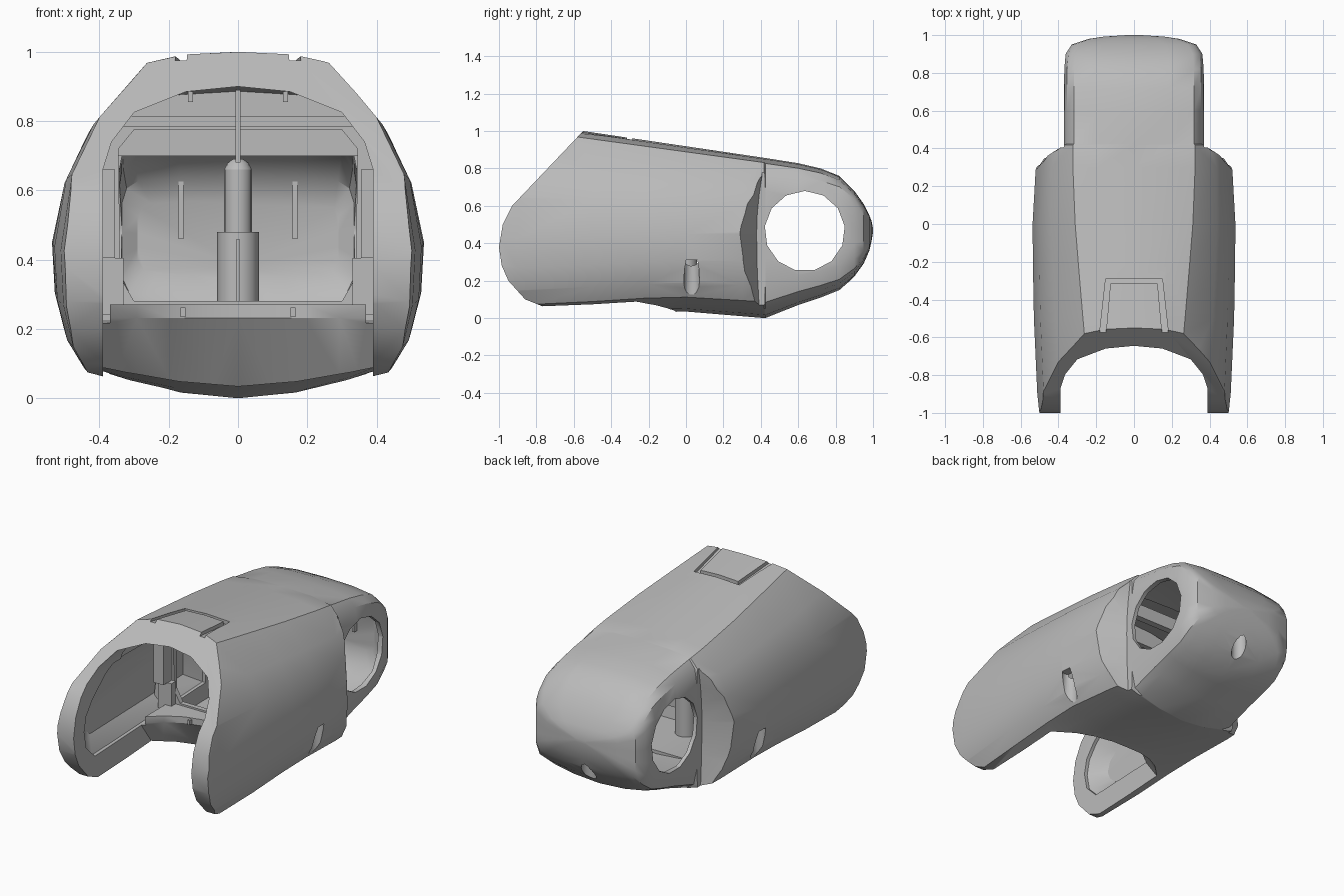
import bpy, bmesh, math
from mathutils import Vector

cube = bpy.data.objects.get("Cube")
if cube:
    bpy.data.objects.remove(cube, do_unlink=True)

grey = bpy.data.materials.new("plain_grey")
grey.use_nodes = True
grey.diffuse_color = (0.5, 0.5, 0.5, 1)
grey.node_tree.nodes["Principled BSDF"].inputs["Base Color"].default_value = (0.5, 0.5, 0.5, 1)


def finish(name, bm):
    bmesh.ops.recalc_face_normals(bm, faces=bm.faces)
    mesh = bpy.data.meshes.new(name)
    bm.to_mesh(mesh)
    bm.free()
    mesh.materials.append(grey)
    obj = bpy.data.objects.new(name, mesh)
    bpy.context.collection.objects.link(obj)
    return obj


def loft(name, rings, loop=False):
    """Skin equal-length rings; cap the ends, or join last to first."""
    bm = bmesh.new()
    rows = [[bm.verts.new(p) for p in ring] for ring in rings]
    n = len(rows[0])
    pairs = list(zip(rows, rows[1:])) + ([(rows[-1], rows[0])] if loop else [])
    for a, b in pairs:
        for i in range(n):
            j = (i + 1) % n
            bm.faces.new((a[i], a[j], b[j], b[i]))
    if not loop:
        bm.faces.new(rows[0])
        bm.faces.new(rows[-1])
    return finish(name, bm)


def box(name, lo, hi):
    (a, b, c), (d, e, f) = lo, hi
    return loft(name, [[(a, b, z), (d, b, z), (d, e, z), (a, e, z)] for z in (c, f)])


def cylinder(name, centre, radius, depth, sides, axis="Z"):
    bm = bmesh.new()
    bmesh.ops.create_cone(bm, cap_ends=True, segments=sides, radius1=radius,
                          radius2=radius, depth=depth)
    obj = finish(name, bm)
    if axis == "X":
        for v in obj.data.vertices:
            v.co = Vector((v.co.z, v.co.x, v.co.y))
    for v in obj.data.vertices:
        v.co += Vector(centre)
    return obj


def select(obj):
    bpy.ops.object.select_all(action="DESELECT")
    obj.select_set(True)
    bpy.context.view_layer.objects.active = obj


def cut(obj, cutter):
    select(obj)
    mod = obj.modifiers.new("cut", "BOOLEAN")
    mod.solver = "EXACT"
    mod.operation = "DIFFERENCE"
    mod.object = cutter
    bpy.ops.object.modifier_apply(modifier=mod.name)
    bpy.data.objects.remove(cutter, do_unlink=True)


def mirrored(half):
    return half + [(-u, v) for u, v in reversed(half[1:-1])]


def section(half, y, w, top, bottom, mid):
    return [(u * w, y, mid + v * ((top - mid) if v > 0 else (mid - bottom)))
            for u, v in mirrored(half)]


def roof(y):
    return 1.0 - 0.148 * (y + 0.55)


# Outer body: wide front sections, then narrow rounded rear sections
rings = []
for y, w, bottom in [(-1.1, .49, -.01), (-.9, .512, -.01), (-.5, .53, .01), (-.22, .535, .03),
                     (0, .537, .035), (.3, .52, .01), (.418, .505, 0)]:
    c = .58 + .14 * y
    half = [(0, 1), (c * .6, .985), (c, .94), (c * .5 + .53, .66), (.935, .39), (1, .06),
            (.985, -.3), (.93, -.6), (.84, -.8), (.62, -.88), (.32, -.96), (0, -1)]
    rings.append(section(half, y, w, roof(y), bottom, .42 + .035 * y))
rear_half = [(0, 1), (.5, .985), (.86, .925), (.96, .8), (1, .55), (1, .05), (1, -.3), (1, -.6),
             (.94, -.82), (.8, -.89), (.45, -.965), (0, -1)]
rear = [(.424, .37, .856, 0), (.6, .37, .828, .07), (.72, .37, .8, .11),
        (.82, .369, .76, .15), (.9, .362, .68, .22), (.95, .33, .61, .29), (.98, .24, .55, .36),
        (.992, .16, .52, .41), (1, .04, .48, .46)]
rings += [section(rear_half, y, w, t, b, .47) for y, w, t, b in rear]
shell = loft("shell", rings)

# Tapered side recesses around the rear pivots
curve = [(.41, 1.0), (.395, .76), (.335, .66), (.295, .56), (.28, .45), (.295, .25),
         (.33, .08), (.35, -.2)]
for s in (1, -1):
    rings = []
    for x, k in ((.3705, .25), (.6, 1.3)):
        rim = [(s * x, .41 + (y - .41) * k, z) for y, z in curve]
        rings.append(rim + [(s * x, .8, -.2), (s * x, .8, 1.0)])
    cut(shell, loft("recess_cutter", rings))

# Slanted, rounded front outline
front = [(-.36, 1.2), (-.93, .6), (-.98, .5), (-1, .38), (-.985, .28), (-.95, .2), (-.86, .1),
         (-.76, .06), (-.7, -.3), (-1.5, -.3), (-1.5, 1.2)]
cut(shell, loft("front_cutter", [[(x, y, z) for y, z in front] for x in (-.7, .7)]))

# Hollow interior: arched mouth, higher roof behind its lip, narrow rear chamber
arch = [(0, .9), (.15, .885), (.3, .825), (.365, .74), (.39, .66)]
rings = []
for y, floor, rise in ((-1.2, .27, 0), (-.57, .27, 0), (-.55, .27, .045), (-.12, .27, .045),
                       (-.1, .14, .045), (.33, .14, .045)):
    limit = roof(y) - .05
    half = [(x, min(z + rise, limit - x * .06)) for x, z in arch] + [(.39, floor), (0, floor)]
    rings.append([(x, y, z) for x, z in mirrored(half)])
cut(shell, loft("front_cavity", rings))
cavity = [(.28, .347, .77, .12), (.6, .347, .76, .13), (.78, .345, .71, .19),
          (.85, .335, .64, .27), (.88, .29, .57, .35)]
cut(shell, loft("rear_cavity", [section(rear_half, y, w, t, b, .47) for y, w, t, b in cavity]))

# Scooped inner walls of the arms, leaving a rim
mouth = [(-.8, .2), (-.88, .28), (-.9, .38), (-.88, .47), (-.82, .55), (-.64, .7),
         (.2, .69), (.25, .5), (.25, .24)]
scoop = [(-.72, .28), (-.78, .33), (-.8, .38), (-.78, .44), (-.72, .49), (-.58, .55),
         (.12, .55), (.16, .48), (.16, .3)]
for s in (1, -1):
    cut(shell, loft("arm_cutter", [[(s * x, y, z) for y, z in p]
                                   for x, p in ((.37, mouth), (.41, mouth), (.478, scoop))]))

# Curved gap between the front arms
rings = []
for i in range(-4, 5):
    x, shift = .39 * i / 4, -.17 * abs(i / 4) ** 2.5
    rings.append([(x, -1.4, -.3), (x, .25 + shift, -.3), (x, -.06 + shift, .04),
                  (x, -.2 + shift, .232), (x, -.2 + shift, .3), (x, -1.4, .3)])
cut(shell, loft("chin_cutter", rings))

# Pivot hole, screw pockets and top hatch groove
cut(shell, cylinder("pivot_cutter", (0, .635, .465), .215, 2, 13, "X"))
for x, y, top in ((.5, .03, .31), (-.5, .03, .31), (0, .92, .38)):
    cut(shell, cylinder("pocket_cutter", (x, y, top - .25), .042, .5, 14))
groove = [(.19, -.65), (.15, -.29), (-.15, -.29), (-.19, -.65),
          (-.155, -.65), (-.125, -.315), (.125, -.315), (.155, -.65)]
cut(shell, loft("hatch_cutter", [[(x, y, roof(y) + h) for x, y in groove] for h in (-.028, .1)]))

# Inner frame with chamfered opening
outer = [(.47, .22), (.47, .3), (.43, .66), (.31, .85), (.12, .885)]
inner = [(.3, .28), (.34, .35), (.345, .72), (.3, .775), (.12, .776)]
loops = [(p + [(-x, z) for x, z in reversed(p)], y)
         for p, y in ((outer, -.12), (inner, -.12), (inner, -.09), (outer, -.09))]
frame = loft("inner_frame", [[(x, y, z) for x, z in p] for p, y in loops], loop=True)

# Central screw post and fins
post = cylinder("post_base", (0, 0, .3), .06, .36, 16)
neck = cylinder("post_neck", (0, 0, .56), .04, .2, 16)
tip = loft("post_tip", [[(r * math.cos(a * math.pi / 8), r * math.sin(a * math.pi / 8), z)
                         for a in range(16)] for r, z in ((.04, .66), (.03, .68), (.015, .69))])
box("upper_fin", (-.007, -.17, .68), (.007, -.1, .89))
box("lower_fin", (-.005, -.08, .13), (.005, -.05, .46))

# Cross bar, side brackets, rear ribs and small clips
box("cross_bar", (-.36, .2, .7), (.36, .24, .78))
box("roof_bar", (-.37, -.14, .785), (.37, -.115, .815))
for s, side in ((1, "left"), (-1, "right")):
    def part(name, x1, x2, y1, y2, z1, z2):
        a, b = sorted((s * x1, s * x2))
        box(side + "_" + name, (a, y1, z1), (b, y2, z2))
    part("lower_bracket", .33, .42, -.16, -.12, .24, .405)
    part("upper_bracket", .355, .42, -.2, -.12, .405, .66)
    part("rear_rib", .158, .172, .855, .89, .46, .66)
    part("roof_clip", .13, .145, -.18, -.12, .855, .885)
    part("chin_peg", .152, .166, -.24, -.21, .235, .262)

# Soft shading with sharp edges kept
for obj in (shell, post, neck, tip):
    select(obj)
    bpy.ops.object.shade_smooth_by_angle(angle=math.radians(30))
